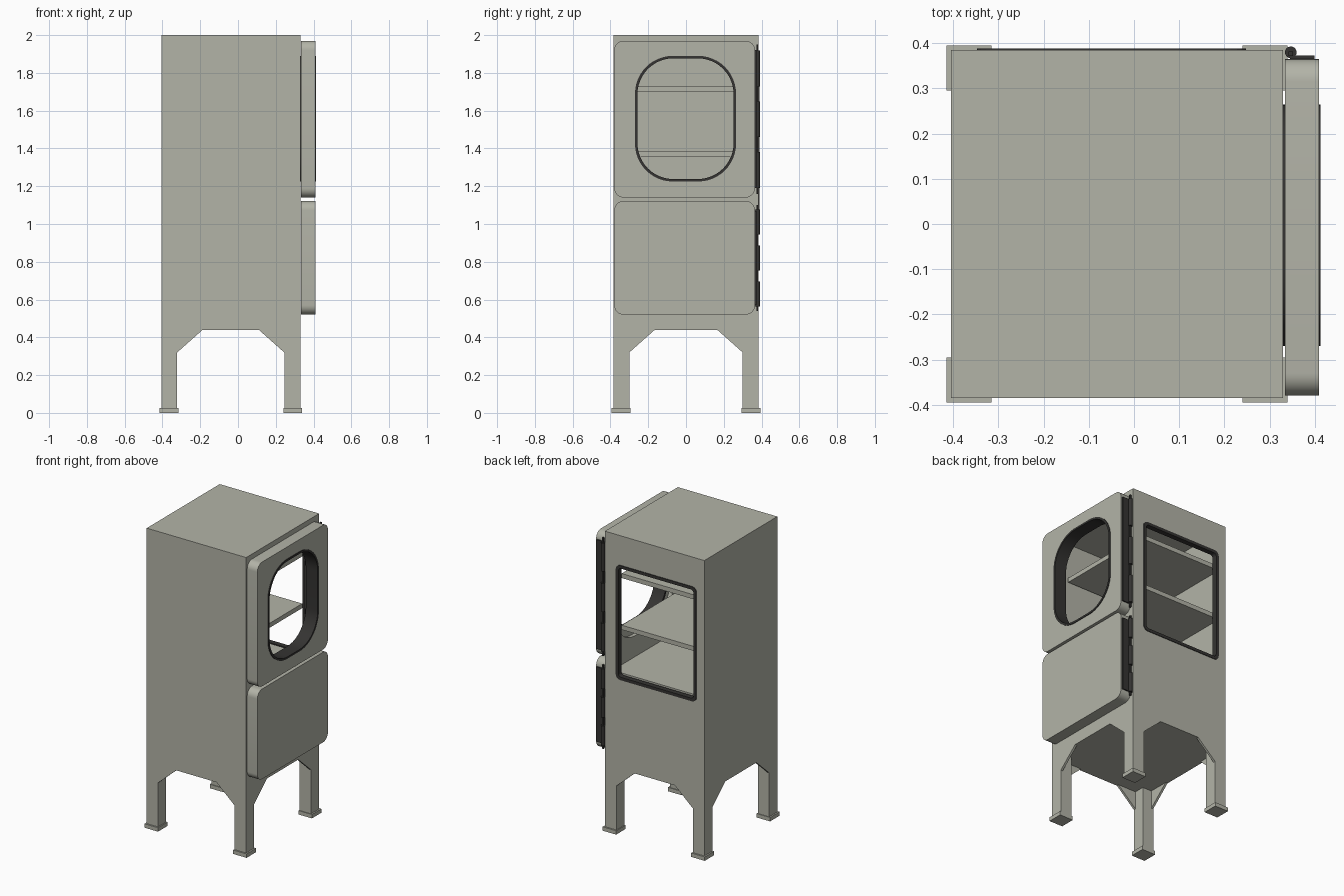
import bpy, bmesh, math
from mathutils import Vector

if "Cube" in bpy.data.objects:
    bpy.data.objects.remove(bpy.data.objects["Cube"])


def material(name, rgb):
    m = bpy.data.materials.new(name)
    m.diffuse_color = (*rgb, 1)
    m.use_nodes = True
    m.node_tree.nodes["Principled BSDF"].inputs["Base Color"].default_value = m.diffuse_color
    return m


GREY = material("warm grey enamel", (0.45, 0.455, 0.39))
DARK = material("dark rubber", (0.035, 0.034, 0.032))


def finish(bm, name, mat):
    bmesh.ops.recalc_face_normals(bm, faces=bm.faces)
    me = bpy.data.meshes.new(name)
    bm.to_mesh(me)
    bm.free()
    ob = bpy.data.objects.new(name, me)
    me.materials.append(mat)
    bpy.context.collection.objects.link(ob)
    return ob


def box(name, lo, hi, mat=GREY):
    bm = bmesh.new()
    bmesh.ops.create_cube(bm, size=1)
    for v in bm.verts:
        v.co = Vector([lo[i] + (v.co[i] + 0.5) * (hi[i] - lo[i]) for i in range(3)])
    return finish(bm, name, mat)


def place(axis, u, w, d):
    """Point (u, w) on the upright plane whose normal is the axis, at depth d."""
    return Vector((d, u, w)) if axis == "x" else Vector((u, d, w))


def prism(name, pts, axis, d0, d1, mat=GREY):
    bm = bmesh.new()
    rings = [[bm.verts.new(place(axis, u, w, d)) for u, w in pts] for d in (d0, d1)]
    n = len(pts)
    for r in rings:
        bm.faces.new(r)
    for i in range(n):
        j = (i + 1) % n
        bm.faces.new((rings[0][i], rings[0][j], rings[1][j], rings[1][i]))
    return finish(bm, name, mat)


def rounded(u0, u1, w0, w1, r, seg=8):
    pts = []
    for k, (cu, cw) in enumerate(((u1 - r, w1 - r), (u0 + r, w1 - r),
                                  (u0 + r, w0 + r), (u1 - r, w0 + r))):
        for i in range(seg + 1):
            a = math.pi / 2 * (k + i / seg)
            pts.append((cu + r * math.cos(a), cw + r * math.sin(a)))
    return pts


def gasket(name, outer, inner, axis, d0, d1):
    """Closed ring between two matching outlines."""
    bm = bmesh.new()
    loops = [[bm.verts.new(place(axis, u, w, d)) for u, w in pts]
             for pts, d in ((outer, d0), (outer, d1), (inner, d1), (inner, d0))]
    n = len(outer)
    for a in range(4):
        p, q = loops[a], loops[(a + 1) % 4]
        for i in range(n):
            j = (i + 1) % n
            bm.faces.new((p[i], p[j], q[j], q[i]))
    return finish(bm, name, DARK)


def cut(ob, cutter):
    mod = ob.modifiers.new("cut", "BOOLEAN")
    mod.operation = "DIFFERENCE"
    mod.solver = "EXACT"
    mod.object = cutter
    bpy.context.view_layer.objects.active = ob
    bpy.ops.object.modifier_apply(modifier=mod.name)
    bpy.data.objects.remove(cutter)


def smooth(ob):
    bpy.ops.object.select_all(action="DESELECT")
    ob.select_set(True)
    bpy.context.view_layer.objects.active = ob
    bpy.ops.object.shade_smooth_by_angle(angle=math.radians(30))


X0, X1, Y = -0.405, 0.33, 0.385

# Cabinet body: hollow upper compartment, back window, front door opening
body = box("cabinet_body", (X0, -Y, 0.44), (X1, Y, 2.0))
cut(body, box("inside_cutter", (X0 + 0.025, -Y + 0.025, 1.06), (X1 - 0.025, Y - 0.025, 1.975)))
cut(body, prism("back_cutter", rounded(-0.345, 0.245, 1.04, 1.80, 0.03, 4), "y", 0.34, 0.45))
cut(body, prism("opening_cutter", rounded(-0.30, 0.30, 1.2, 1.92, 0.2), "x", 0.28, 0.4))

# Rubber trim of the back window
gasket("back_window_gasket", rounded(-0.348, 0.248, 1.037, 1.803, 0.033, 4),
       rounded(-0.328, 0.228, 1.057, 1.783, 0.02, 4), "y", 0.355, 0.389)

# Shelves
for name, z in (("upper_shelf", 1.70), ("middle_shelf", 1.355)):
    box(name, (X0 + 0.025, -0.35, z), (0.23, 0.35, z + 0.03))

# Doors
D0, D1 = 0.334, 0.409
upper = prism("upper_door", rounded(-0.38, 0.365, 1.14, 1.97, 0.05), "x", D0, D1)
oval = rounded(-0.27, 0.265, 1.225, 1.89, 0.2, 12)
cut(upper, prism("oval_cutter", oval, "x", 0.3, 0.5))
lower = prism("lower_door", rounded(-0.38, 0.365, 0.52, 1.122, 0.05), "x", D0, D1)
ring = gasket("oval_window_gasket", oval, rounded(-0.257, 0.252, 1.238, 1.877, 0.19, 12),
              "x", 0.325, 0.413)
for ob in (upper, lower, ring):
    smooth(ob)

# Hinge edges: dark side strip, pin and knuckles
for name, z0, z1 in (("upper", 1.16, 1.95), ("lower", 0.54, 1.10)):
    box(name + "_hinge_strip", (0.345, 0.355, z0 + 0.03), (0.400, 0.373, z1 - 0.03), DARK)
    for k in range(3):
        zc = z0 + (z1 - z0) * (0.16 + 0.34 * k)
        bm = bmesh.new()
        bmesh.ops.create_cone(bm, cap_ends=True, segments=16, radius1=0.013,
                              radius2=0.013, depth=(z1 - z0) * 0.24)
        bmesh.ops.translate(bm, verts=bm.verts, vec=(0.347, 0.38, zc))
        smooth(finish(bm, f"{name}_hinge_knuckle_{k + 1}", DARK))
    box(name + "_hinge_pin", (0.342, 0.372, z0), (0.352, 0.382, z1), DARK)

# Legs, feet and corner gussets
for sx, side in ((-1, "left"), (1, "right")):
    for sy, end in ((-1, "front"), (1, "back")):
        tag = f"{end}_{side}"
        xo, xi = (X0, X0 + 0.083) if sx < 0 else (X1, X1 - 0.085)
        yo, yi = sy * Y, sy * (Y - 0.085)
        box(tag + "_leg", (min(xo, xi), min(yo, yi), 0.0), (max(xo, xi), max(yo, yi), 0.44))
        fx, fy = xo + sx * 0.01, sy * 0.395
        box(tag + "_foot", (min(fx, fx - sx * 0.1), min(fy, fy - sy * 0.1), 0.0),
            (max(fx, fx - sx * 0.1), max(fy, fy - sy * 0.1), 0.026))
        prism(tag + "_gusset_a", [(xi, 0.32), (xi - sx * 0.135, 0.44), (xi, 0.44)],
              "y", yo, yo - sy * 0.015)
        prism(tag + "_gusset_b", [(yi, 0.32), (yi - sy * 0.135, 0.44), (yi, 0.44)],
              "x", xo, xo - sx * 0.015)
